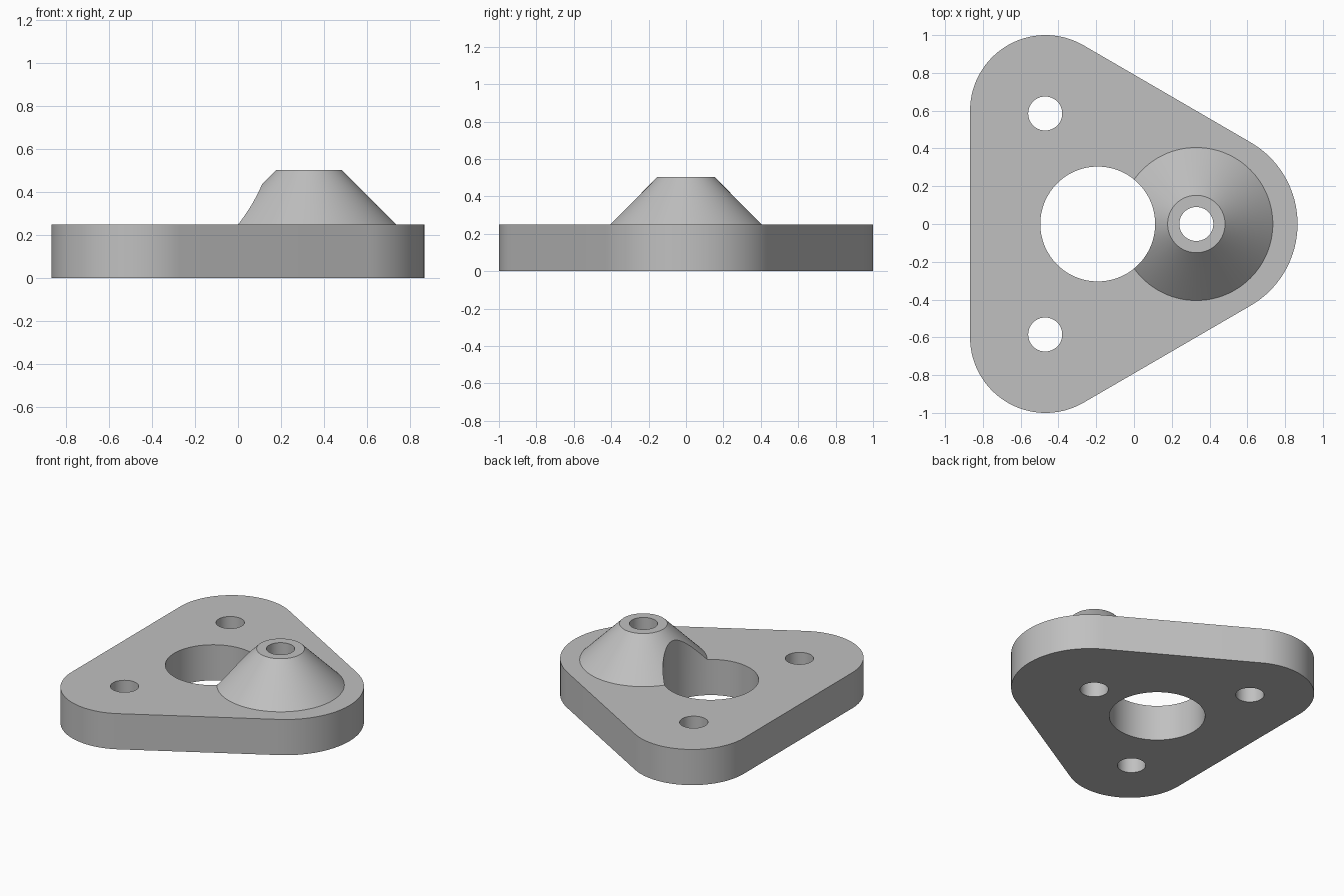
import bpy, bmesh, math
from math import cos, sin, radians

cube = bpy.data.objects.get("Cube")
if cube:
    bpy.data.objects.remove(cube, do_unlink=True)

PLATE_TOP, BOSS_TOP = 0.25, 0.504
BOSS_X = 0.33

grey = bpy.data.materials.new("plain grey")
grey.use_nodes = True
colour = (0.53, 0.53, 0.53, 1)
grey.diffuse_color = colour
grey.node_tree.nodes["Principled BSDF"].inputs["Base Color"].default_value = colour


def make_object(name, bm):
    bmesh.ops.recalc_face_normals(bm, faces=bm.faces)
    mesh = bpy.data.meshes.new(name)
    bm.to_mesh(mesh)
    bm.free()
    mesh.materials.append(grey)
    obj = bpy.data.objects.new(name, mesh)
    bpy.context.collection.objects.link(obj)
    return obj


def frustum(name, x, y, r1, r2, z1, z2, segments=128):
    bm = bmesh.new()
    bmesh.ops.create_cone(bm, cap_ends=True, segments=segments,
                          radius1=r1, radius2=r2, depth=z2 - z1)
    bmesh.ops.translate(bm, vec=(x, y, (z1 + z2) / 2), verts=bm.verts)
    return make_object(name, bm)


def apply_boolean(target, other, operation):
    mod = target.modifiers.new(operation.title(), 'BOOLEAN')
    mod.operation, mod.solver, mod.object = operation, 'EXACT', other
    bpy.context.view_layer.objects.active = target
    bpy.ops.object.modifier_apply(modifier=mod.name)
    bpy.data.objects.remove(other, do_unlink=True)


# Rounded triangular plate: arc centre, radius, start and end angle of each corner
corners = [(0.366, 0, 0.5, -60, 60),
           (-0.468, 0.6, 0.4, 60, 180),
           (-0.468, -0.6, 0.4, 180, 300)]
STEPS = 40
bm = bmesh.new()
outline = []
for cx, cy, r, start, end in corners:
    for i in range(STEPS + 1):
        a = radians(start + (end - start) * i / STEPS)
        outline.append(bm.verts.new((cx + r * cos(a), cy + r * sin(a), 0)))
base = bm.faces.new(outline)
sides = bmesh.ops.extrude_face_region(bm, geom=[base])
top = [v for v in sides["geom"] if isinstance(v, bmesh.types.BMVert)]
bmesh.ops.translate(bm, vec=(0, 0, PLATE_TOP), verts=top)
plate = make_object("mounting_plate", bm)

# Conical boss, rooted slightly inside the plate
boss = frustum("conical_boss", BOSS_X, 0, 0.405, 0.152, PLATE_TOP, BOSS_TOP)
for v in boss.data.vertices:
    if v.co.z < PLATE_TOP + 0.01:
        v.co.z = PLATE_TOP
apply_boolean(plate, boss, 'UNION')

# Large bore, boss hole and the pair of bolt holes
for x, y, r in [(-0.192, 0, 0.304), (BOSS_X, 0, 0.09),
                (-0.47, 0.585, 0.09), (-0.47, -0.585, 0.09)]:
    cutter = frustum("hole_cutter", x, y, r, r, -0.5, 1)
    cutter.hide_render = True
    apply_boolean(plate, cutter, 'DIFFERENCE')

# Smooth curved walls, crisp edges
bpy.ops.object.select_all(action='DESELECT')
plate.select_set(True)
bpy.context.view_layer.objects.active = plate
bpy.ops.object.shade_smooth_by_angle(angle=radians(25))
